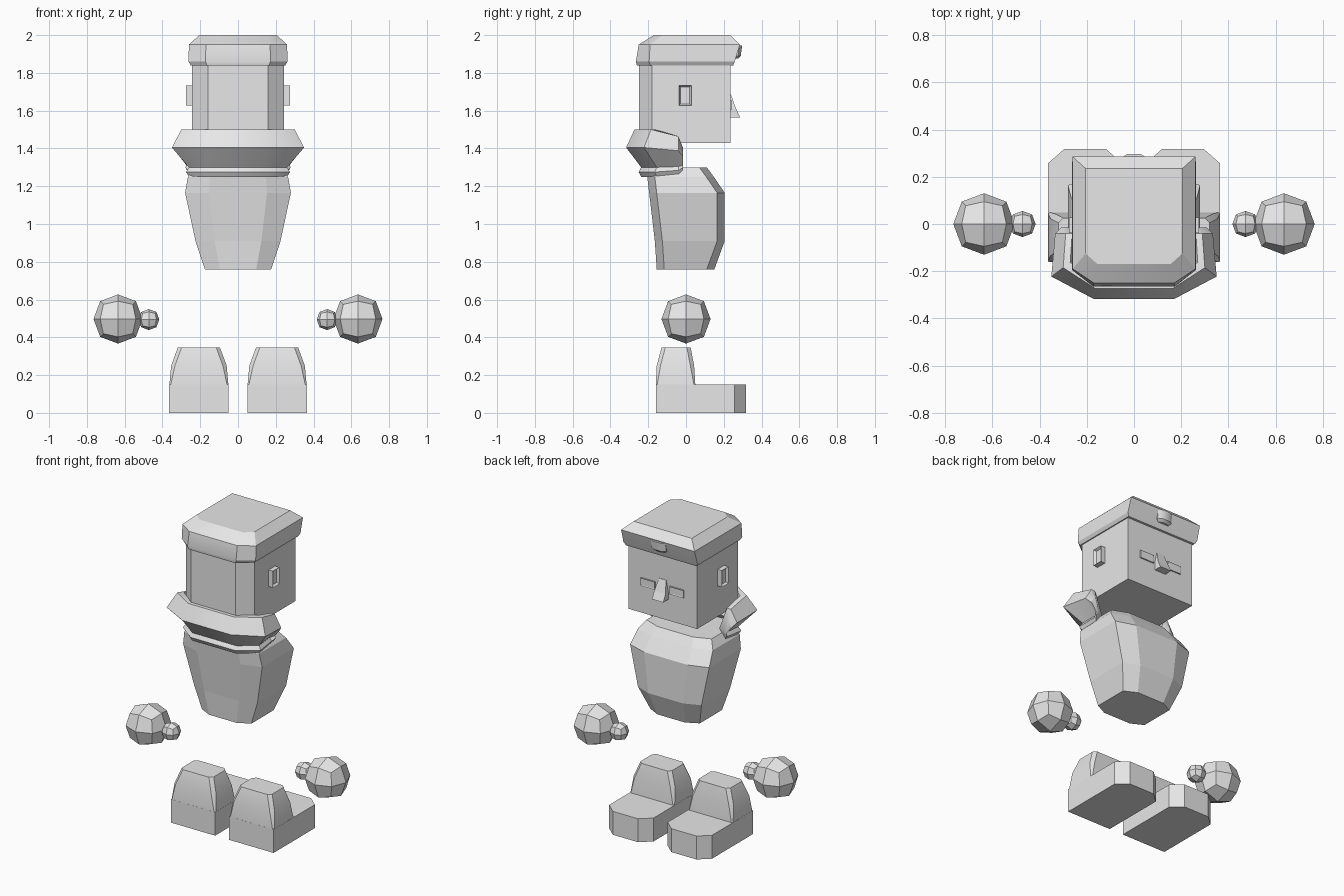
import bpy, bmesh, math
from mathutils import Vector

if "Cube" in bpy.data.objects:
    bpy.data.objects.remove(bpy.data.objects["Cube"])

GREY = (0.8, 0.8, 0.8, 1)
grey = bpy.data.materials.new("plain grey")
grey.use_nodes = True
grey.diffuse_color = GREY
grey.node_tree.nodes["Principled BSDF"].inputs["Base Color"].default_value = GREY


def finish(name, bm, smooth=None):
    """Turn a bmesh into an object, optionally smooth below an angle."""
    bmesh.ops.remove_doubles(bm, verts=bm.verts, dist=0.0005)
    bmesh.ops.recalc_face_normals(bm, faces=bm.faces)
    mesh = bpy.data.meshes.new(name)
    bm.to_mesh(mesh)
    bm.free()
    mesh.materials.append(grey)
    if smooth:
        mesh.polygons.foreach_set("use_smooth", [True] * len(mesh.polygons))
        mesh.set_sharp_from_angle(angle=math.radians(smooth))
    obj = bpy.data.objects.new(name, mesh)
    bpy.context.collection.objects.link(obj)
    return obj


def loft(name, rings, smooth=None):
    """Skin closed rings with equal point counts and cap both ends."""
    bm = bmesh.new()
    loops = [[bm.verts.new(p) for p in ring] for ring in rings]
    for a, b in zip(loops, loops[1:]):
        for i in range(len(a)):
            j = (i + 1) % len(a)
            bm.faces.new((a[i], a[j], b[j], b[i]))
    bm.faces.new(loops[0])
    bm.faces.new(loops[-1])
    return finish(name, bm, smooth)


def outline(z, w, y0, y1, back=(0, 0), front=(0, 0), x=0):
    """Rectangle with separately chamfered back (low y) and front corners."""
    half = [(w - back[0], y0), (w, y0 + back[1]),
            (w, y1 - front[1]), (w - front[0], y1)]
    pts = half + [(-px, py) for px, py in reversed(half)]
    return [Vector((x + px, py, z)) for px, py in pts]


def panel(name, centre, size, facing, border, depth):
    """Box whose outward face is inset and pushed in."""
    bm = bmesh.new()
    bmesh.ops.create_cube(bm, size=1)
    for v in bm.verts:
        v.co = Vector(centre) + v.co * Vector(size)
    bm.normal_update()
    face = max(bm.faces, key=lambda f: f.normal.dot(facing))
    bmesh.ops.inset_region(bm, faces=[face], thickness=border)
    bmesh.ops.translate(bm, verts=face.verts, vec=-depth * facing)
    return finish(name, bm)


def ball(name, x, z, radius):
    """Cube rounded once into a faceted ball."""
    bm = bmesh.new()
    bmesh.ops.create_cube(bm, size=2 * radius)
    obj = finish(name, bm)
    obj.location = (x, 0, z)
    mod = obj.modifiers.new("round", 'SUBSURF')
    mod.levels = mod.render_levels = 1


# Torso: faceted barrel
loft("torso", [outline(z, w, y0, y1, (w * 0.45, 0.04), (w * 0.45, 0.04))
               for z, w, y0, y1 in [(0.76, 0.175, -0.155, 0.15),
                                    (0.91, 0.225, -0.165, 0.205),
                                    (1.165, 0.28, -0.195, 0.205),
                                    (1.25, 0.265, -0.205, 0.147),
                                    (1.3, 0.23, -0.2, 0.11)]])

# Head and cap
loft("head", [outline(z, 0.243, -0.25, 0.235, (0.085, 0.07))
              for z in (1.43, 1.86)])
loft("cap", [outline(1.84, 0.25, -0.26, 0.25, (0.085, 0.07)),
             outline(1.86, 0.262, -0.265, 0.258, (0.09, 0.07)),
             outline(1.95, 0.26, -0.25, 0.285, (0.09, 0.06)),
             outline(2.0, 0.205, -0.17, 0.235, (0.05, 0.045))], smooth=25)
loft("cap_badge", [outline(z, w, 0.22, y, (0, 0), (0.025, 0.015))
                   for z, w, y in [(1.875, 0.04, 0.275), (1.89, 0.052, 0.29),
                                   (1.945, 0.052, 0.297)]], smooth=35)

# Nose
loft("nose", [outline(1.565, 0.04, 0.225, 0.287, (0, 0), (0.015, 0)),
              outline(1.61, 0.04, 0.225, 0.265, (0, 0), (0.015, 0)),
              outline(1.685, 0.025, 0.225, 0.238)])

# Rolled collar wrapped around the back of the neck:
# section is (outward distance, height)
section = [(0.02, 1.25), (0.035, 1.275), (0.02, 1.3), (0.11, 1.405),
           (0.06, 1.5), (0.03, 1.5), (-0.03, 1.32)]
# base x, base y, outward x, outward y, height scale
stations = [(0.155, -0.22, 0.15, -0.88, 1), (0.24, -0.14, 1, -0.75, 1),
            (0.235, -0.04, 0.9, 0, 0.8), (0.265, -0.015, 0.4, 0, 0.45)]


def collar_ring(side, bx, by, ox, oy, s):
    return [Vector((side * (bx + ox * d), by + oy * d,
                    1.32 + (z - 1.32) * s)) for d, z in section]


loft("collar", [collar_ring(-1, *s) for s in reversed(stations)]
     + [collar_ring(1, *s) for s in stations], smooth=35)

# Mirrored parts
for side, label in ((1, "left"), (-1, "right")):
    panel(label + "_ear", (side * 0.255, -0.005, 1.68), (0.04, 0.066, 0.106),
          Vector((side, 0, 0)), 0.012, 0.015)
    panel(label + "_eye", (side * 0.102, 0.237, 1.63), (0.1, 0.012, 0.05),
          Vector((0, 1, 0)), 0.007, 0.003)
    ball(label + "_hand", side * 0.635, 0.497, 0.155)
    ball(label + "_thumb", side * 0.472, 0.494, 0.066)
    fx = side * 0.207
    loft(label + "_shoe", [outline(z, 0.157, -0.16, 0.317, (0, 0),
                                   (0.068, 0.06), fx) for z in (0, 0.15)])
    loft(label + "_ankle",
         [outline(z, w, y0, y1, (c, c), (c, c), fx)
          for z, w, y0, y1, c in [(0.14, 0.157, -0.16, 0.05, 0.006),
                                  (0.25, 0.147, -0.155, 0.043, 0.02),
                                  (0.345, 0.112, -0.13, 0.025, 0.02)]],
         smooth=40)
